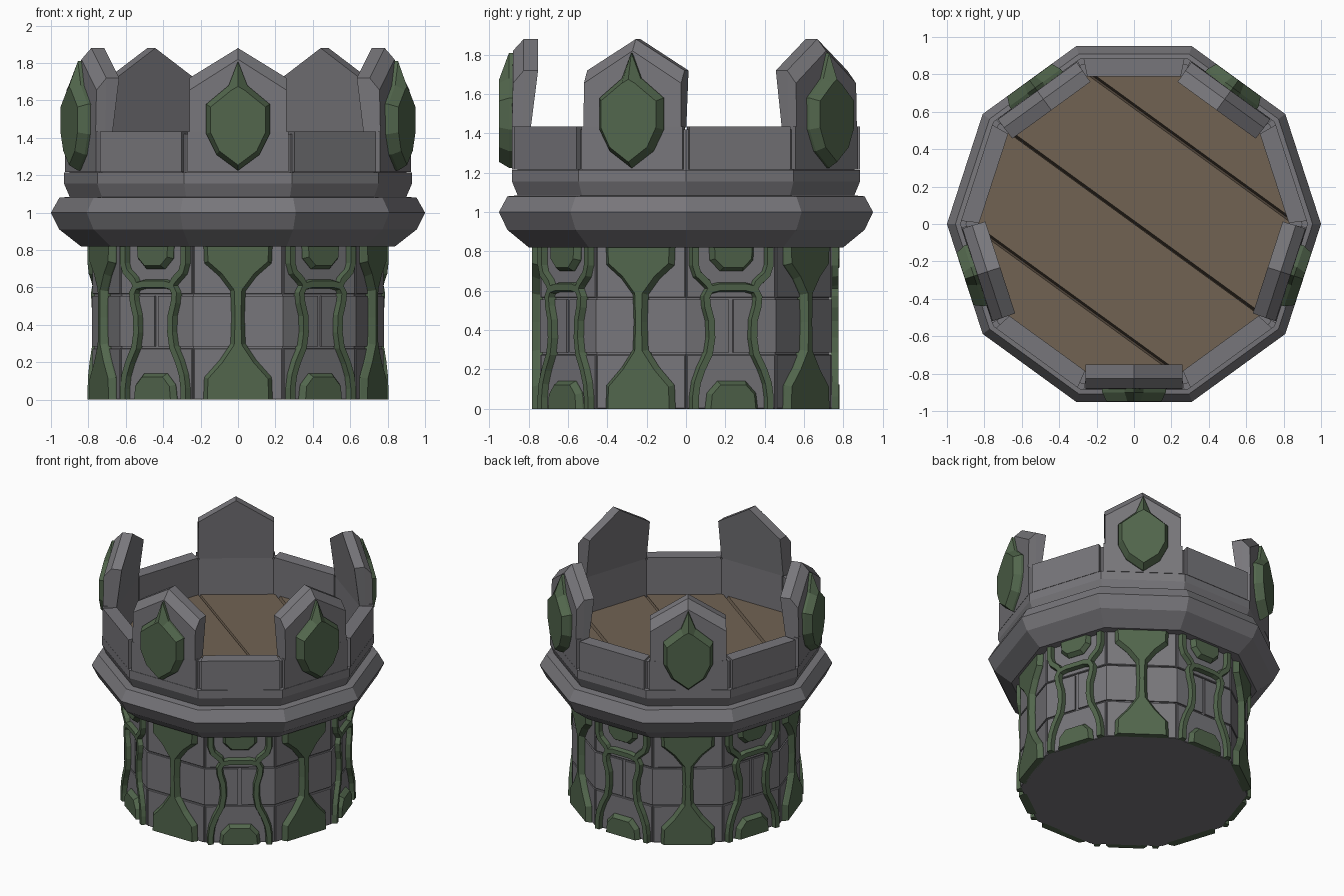
import bpy, bmesh, math
from mathutils import Vector

if "Cube" in bpy.data.objects:
    bpy.data.objects.remove(bpy.data.objects["Cube"])

T = math.tan(math.radians(18))      # half width of a decagon side per unit apothem


def material(name, rgb):
    m = bpy.data.materials.new(name)
    m.diffuse_color = (*rgb, 1)
    m.use_nodes = True
    m.node_tree.nodes["Principled BSDF"].inputs["Base Color"].default_value = m.diffuse_color
    return m


STONE = material("grey stone", (0.187, 0.183, 0.198))
GREEN = material("moss green", (0.084, 0.133, 0.073))
WOOD = material("brown wood", (0.165, 0.123, 0.086))


def finish(name, bm, mat, recalc=True):
    if recalc:
        bmesh.ops.recalc_face_normals(bm, faces=bm.faces)
    me = bpy.data.meshes.new(name)
    bm.to_mesh(me)
    bm.free()
    me.materials.append(mat)
    bpy.context.collection.objects.link(bpy.data.objects.new(name, me))


def on_side(a, u, r, z):
    """Point on a tower side: u along the side, r outward, z up."""
    return Vector((r * math.cos(a) - u * math.sin(a), r * math.sin(a) + u * math.cos(a), z))


def loft(bm, rings, caps=True):
    """Skin equal-length rings of points; returns the last cap."""
    vs = [[bm.verts.new(p) for p in ring] for ring in rings]
    n = len(vs[0])
    for a, b in zip(vs, vs[1:]):
        for i in range(n):
            j = (i + 1) % n
            bm.faces.new((a[i], a[j], b[j], b[i]))
    if caps:
        bm.faces.new(vs[0][::-1])
        return bm.faces.new(vs[-1])


def mirror(half):
    """Complete a right-hand half outline (bottom to top) to a closed one."""
    return half + [(-u, z) for u, z in reversed(half) if u > 0]


def plate(bm, a, outline, r0, r1, bevel, depth):
    """Raised plate with a bevelled rim."""
    cap = loft(bm, [[on_side(a, u, r, z) for u, z in outline] for r in (r0, r1)])
    cap.normal_update()
    bmesh.ops.inset_individual(bm, faces=[cap], thickness=bevel, depth=depth, use_even_offset=True)


def strip(bm, a, path):
    """Raised band along a path of (u, z) points."""
    rings = []
    for i, (u, z) in enumerate(path):
        p, q = path[max(i - 1, 0)], path[min(i + 1, len(path) - 1)]
        d = (Vector(q) - Vector(p)).normalized()
        rings.append([on_side(a, u - d.y * w, r, max(z + d.x * w, 0))
                      for w, r in ((-.026, .735), (-.017, .775), (.017, .775), (.026, .735))])
    loft(bm, rings)


def decagon(radius, z):
    return [Vector((radius * math.cos(i * math.pi / 5), radius * math.sin(i * math.pi / 5), z))
            for i in range(10)]


sides = [math.radians(270 + 36 * i) for i in range(10)]
tall, low = sides[0::2], sides[1::2]

# tower core, seen in the joints and from below
bm = bmesh.new()
loft(bm, [decagon(.768, 0), decagon(.768, .85)])
finish("tower_core", bm, STONE)

# three courses of stone; the middle one is staggered round the corners
bm = bmesh.new()
for a in sides:
    for z0, z1 in ((0, .275), (.565, .84)):
        plate(bm, a, [(-.236, z0), (.236, z0), (.236, z1), (-.236, z1)], .70, .738, .004, .004)
    for s in (1, -1):
        loft(bm, [[on_side(a, s * u, r, z) for u, r in
                   ((.012, .70), (.70 * T, .70), (.742 * T, .742), (.012, .742))]
                  for z in (.285, .555)])
finish("stone_courses", bm, STONE)

# flared green pillars under the tall battlements
flare = mirror([(.185, -.02), (.18, .12), (.10, .21), (.04, .30), (.035, .44),
                (.04, .58), (.10, .66), (.18, .73), (.185, .85)])
bm = bmesh.new()
for a in tall:
    plate(bm, a, flare, .72, .75, .02, .032)
for v in bm.verts:
    v.co.z = max(v.co.z, 0)
finish("flared_pillars", bm, GREEN)

# pendants, mounds and curling bands on the sides between
pendant = mirror([(.06, .70), (.115, .755), (.12, .85)])
mound = mirror([(.14, -.02), (.13, .08), (.075, .14)])
curl = [(.20, .84), (.20, .73), (.185, .685), (.135, .64), (.118, .61), (.14, .57), (.135, .52),
        (.115, .45), (.112, .36), (.125, .28), (.165, .20), (.19, .13), (.20, .06), (.20, 0)]
bm = bmesh.new()
for a in low:
    plate(bm, a, pendant, .72, .75, .018, .03)
    plate(bm, a, mound, .72, .75, .018, .03)
for v in bm.verts:
    v.co.z = max(v.co.z, 0)
finish("pendants_and_mounds", bm, GREEN)
bm = bmesh.new()
for a in low:
    for s in (1, -1):
        strip(bm, a, [(s * u, z) for u, z in curl])
    strip(bm, a, [(-.125, .605), (-.07, .618), (.07, .618), (.125, .605)])
finish("curling_bands", bm, GREEN)

# moulded cornice with the recessed parapet core
bm = bmesh.new()
profile = [(.70, .82), (.84, .82), (.955, .91), (1, 1), (.955, 1.08), (.90, 1.085), (.93, 1.155),
           (.93, 1.215), (.90, 1.215), (.90, 1.42), (.832, 1.42), (.832, 1.08), (.70, 1.08)]
loft(bm, [decagon(r, z) for r, z in profile + profile[:1]], caps=False)
bmesh.ops.remove_doubles(bm, verts=bm.verts, dist=1e-5)
finish("cornice", bm, STONE)

# parapet blocks
bm = bmesh.new()
for a in sides:
    loft(bm, [[on_side(a, u, r, z) for u, r in ((-.25, .789), (.25, .789), (.27, .885), (-.27, .885))]
              for z in (1.217, 1.435)])
finish("parapet_blocks", bm, STONE)

# pointed battlements, leaning inward with a chamfered front edge
bm = bmesh.new()
for a in tall:
    rings = []
    for w, zs, zp, r_low, r_top in ((.258, 1.72, 1.88, .789, .752), (.26, 1.72, 1.88, .83, .825),
                                    (.26, 1.655, 1.82, .885, .88)):
        rings.append([on_side(a, u, r, z) for u, z, r in
                      ((-w, 1.43, r_low), (w, 1.43, r_low), (w, zs, r_top),
                       (0, zp, r_top), (-w, zs, r_top))])
    loft(bm, rings)
finish("battlements", bm, STONE)

# green gems on the battlements
rim = mirror([(0, 1.225), (.115, 1.31), (.17, 1.42), (.17, 1.58), (.05, 1.68), (0, 1.81)])
face = mirror([(0, 1.255), (.10, 1.33), (.147, 1.43), (.147, 1.565), (.035, 1.655), (0, 1.675)])
bm = bmesh.new()
for a in tall:
    loft(bm, [[on_side(a, u, r, z) for u, z in ring]
              for ring, r in ((rim, .87), (rim, .90), (face, .95))])
finish("gems", bm, GREEN)

# floor of four diagonal planks with V grooves between
across = Vector((math.sin(math.radians(36)), math.cos(math.radians(36)), 0))
for i, (lo, hi) in enumerate(((-1.1, -.51), (-.51, .004), (.004, .51), (.51, 1.1))):
    bm = bmesh.new()
    bm.faces.new([bm.verts.new(p) for p in decagon(.85, 1.115)])
    for d, n in ((lo, -across), (hi, across)):
        bmesh.ops.bisect_plane(bm, geom=bm.verts[:] + bm.edges[:] + bm.faces[:],
                               plane_co=across * d, plane_no=n, clear_outer=True)
    bm.normal_update()
    bmesh.ops.inset_individual(bm, faces=bm.faces[:], thickness=.011, depth=.04, use_even_offset=True)
    finish(f"floor_plank_{i + 1}", bm, WOOD, recalc=False)
